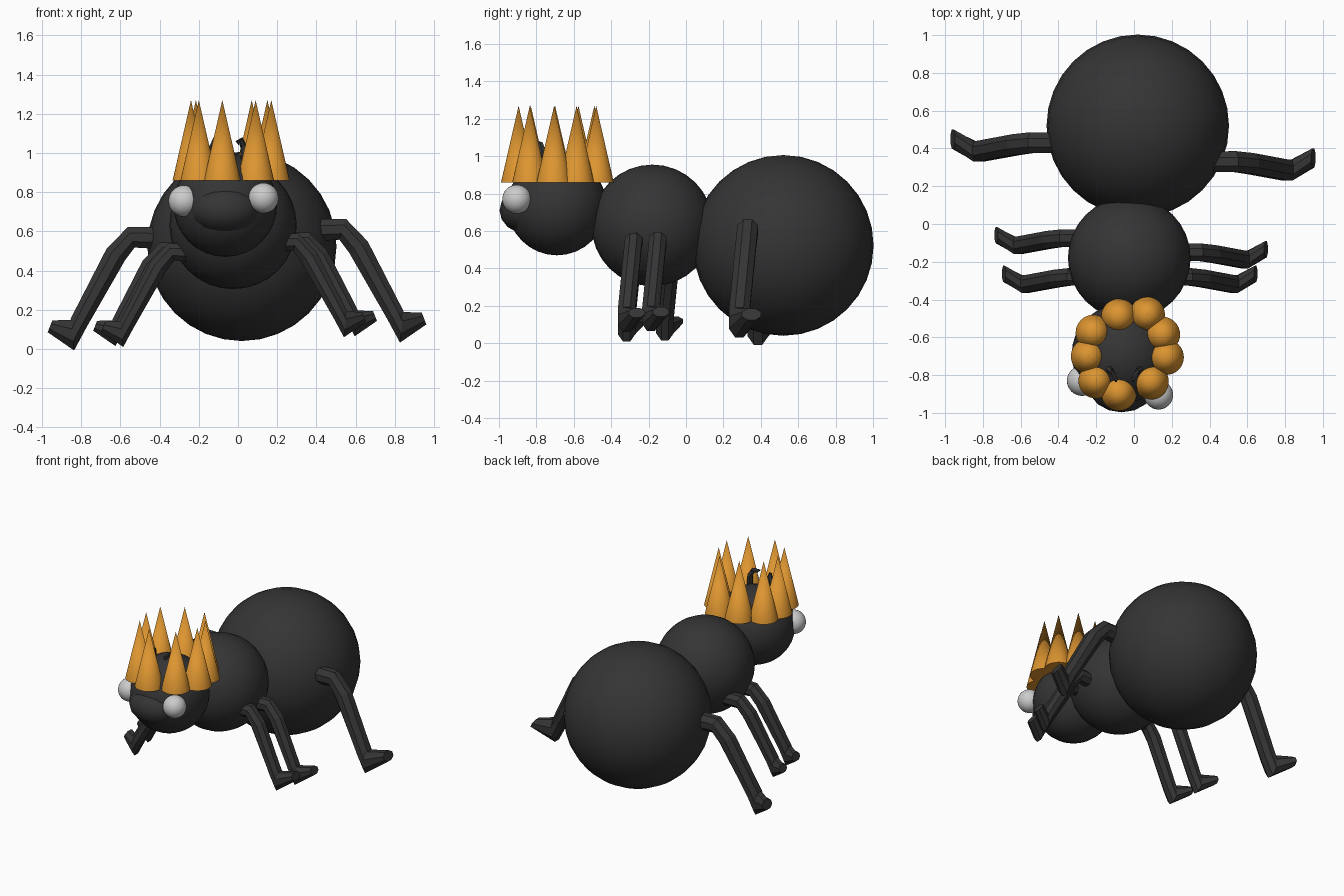
import bpy, bmesh, math
from mathutils import Vector

if "Cube" in bpy.data.objects:
    bpy.data.objects.remove(bpy.data.objects["Cube"])


def material(name, rgb):
    m = bpy.data.materials.new(name)
    m.diffuse_color = (*rgb, 1)
    m.use_nodes = True
    m.node_tree.nodes["Principled BSDF"].inputs["Base Color"].default_value = m.diffuse_color
    return m


DARK = material("dark shell", (0.035, 0.035, 0.035))
GOLD = material("gold", (0.72, 0.30, 0.03))
WHITE = material("eye white", (0.65, 0.65, 0.65))


def ball(name, loc, radii, mat, seg=32, rings=16):
    bpy.ops.mesh.primitive_uv_sphere_add(segments=seg, ring_count=rings, radius=1, location=loc)
    ob = bpy.context.object
    ob.name = name
    ob.scale = radii
    ob.data.materials.append(mat)
    bpy.ops.object.shade_smooth()
    return ob


def limb(name, path, mat, sides=8):
    """Tube through (point, half width, half thickness) stations, bending in the x-z plane."""
    bm = bmesh.new()
    rings = []
    pts = [Vector(p) for p, _, _ in path]
    for i, (_, w, t) in enumerate(path):
        d = pts[min(i + 1, len(pts) - 1)] - pts[max(i - 1, 0)]
        n = Vector((-d.z, 0, d.x)).normalized()
        ring = []
        for k in range(sides):
            a = math.tau * (k + 0.5) / sides
            ring.append(bm.verts.new(pts[i] + Vector((0, w * math.cos(a), 0)) + n * t * math.sin(a)))
        rings.append(ring)
    for a, b in zip(rings, rings[1:]):
        for k in range(sides):
            j = (k + 1) % sides
            bm.faces.new((a[k], a[j], b[j], b[k]))
    bm.faces.new(rings[0])
    bm.faces.new(rings[-1])
    bmesh.ops.recalc_face_normals(bm, faces=bm.faces)
    me = bpy.data.meshes.new(name)
    bm.to_mesh(me)
    bm.free()
    ob = bpy.data.objects.new(name, me)
    bpy.context.collection.objects.link(ob)
    me.materials.append(mat)
    return ob


# Body segments
ball("abdomen", (0.02, 0.52, 0.523), (0.483,) * 3, DARK)
ball("thorax", (-0.025, -0.18, 0.63), (0.325,) * 3, DARK)
ball("head", (-0.065, -0.69, 0.735), (0.265,) * 3, DARK)
ball("snout", (-0.065, -0.85, 0.71), (0.18, 0.147, 0.125), DARK, 16, 8)

# Eyes
ball("left_eye", (-0.275, -0.83, 0.755), (0.08,) * 3, WHITE)
ball("right_eye", (0.13, -0.905, 0.77), (0.077,) * 3, WHITE)

# Crown of cones
spikes = [(-0.08, -0.49), (0.07, -0.48), (0.15, -0.585), (0.17, -0.705), (0.09, -0.835),
          (-0.08, -0.895), (-0.20, -0.83), (-0.24, -0.70), (-0.215, -0.575)]
for x, y in spikes:
    bpy.ops.mesh.primitive_cone_add(vertices=32, radius1=0.094, depth=0.41, location=(x, y, 1.065))
    ob = bpy.context.object
    ob.name = "crown_spike"
    ob.data.materials.append(GOLD)
    bpy.ops.object.shade_smooth_by_angle(angle=math.radians(40))

# Legs: one bent profile, placed by side, hip position and scale
profile = [((-0.06, 0, -0.005), 0.058, 0.062), ((0.12, 0, 0), 0.06, 0.06),
           ((0.20, -0.01, -0.09), 0.06, 0.06), ((0.39, -0.045, -0.44), 0.06, 0.05),
           ((0.42, -0.045, -0.50), 0.06, 0.085), ((0.535, 0.02, -0.455), 0.055, 0.035)]
legs = [("right_back_leg", 1, (0.415, 0.33, 0.61), 1.0),
        ("left_back_leg", -1, (-0.425, 0.43, 0.57), 1.0),
        ("right_middle_leg", 1, (0.25, -0.15, 0.55), 0.84),
        ("right_front_leg", 1, (0.195, -0.28, 0.545), 0.84),
        ("left_middle_leg", -1, (-0.28, -0.075, 0.50), 0.84),
        ("left_front_leg", -1, (-0.24, -0.28, 0.495), 0.84)]
for name, side, hip, s in legs:
    path = [((hip[0] + side * s * x, hip[1] + s * y, hip[2] + s * z), w * s, t * s)
            for (x, y, z), w, t in profile]
    limb(name, path, DARK)

# Small feelers inside the crown
for name, x, side in (("left_feeler", -0.13, 1), ("right_feeler", 0.03, -1)):
    limb(name, [((x, -0.77, 0.92), 0.022, 0.018), ((x, -0.77, 1.03), 0.022, 0.018),
                ((x + side * 0.015, -0.785, 1.065), 0.022, 0.018),
                ((x + side * 0.035, -0.82, 1.05), 0.018, 0.014)], DARK, 6)
